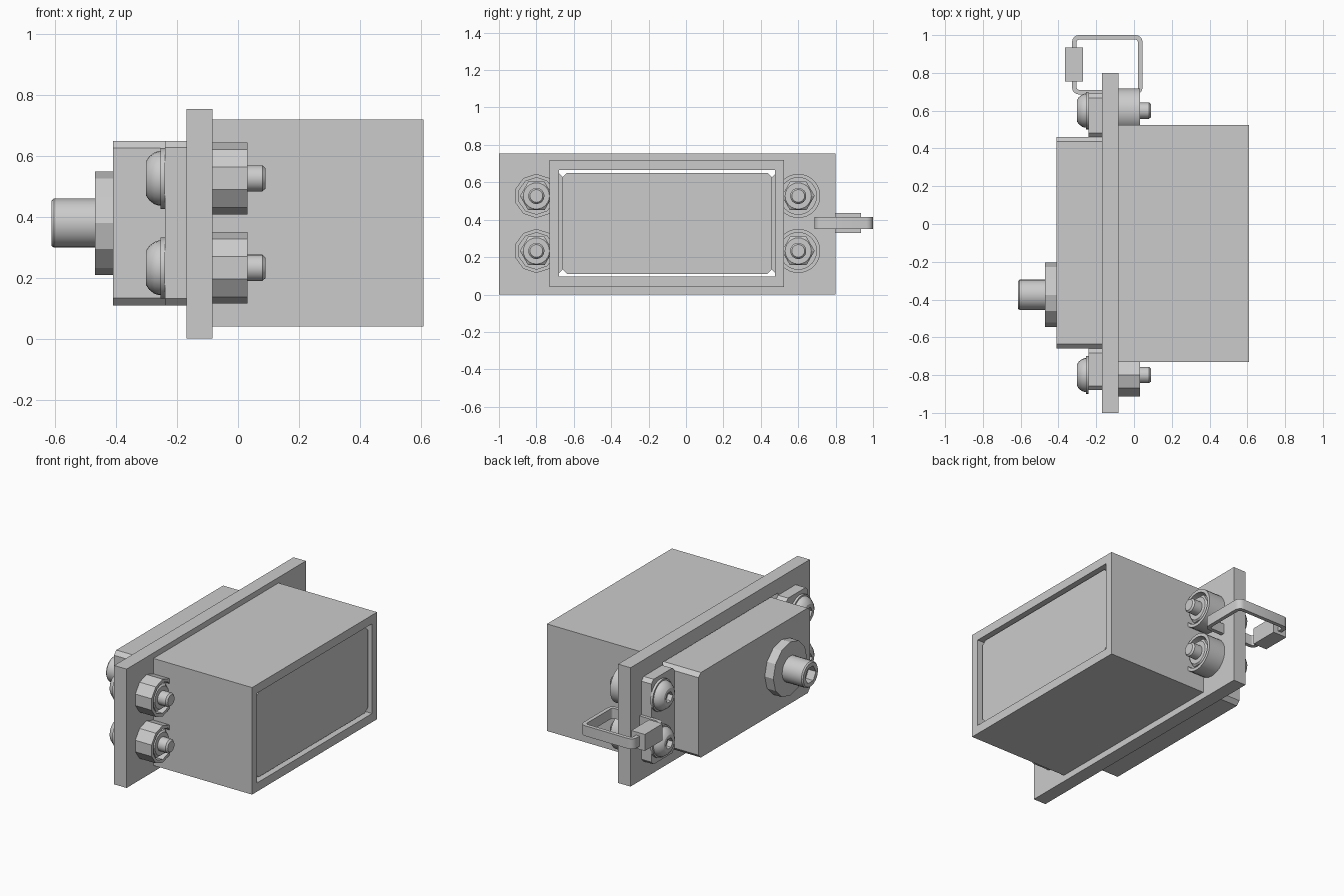
import bpy, bmesh, math

if "Cube" in bpy.data.objects:
    bpy.data.objects.remove(bpy.data.objects["Cube"])

metal = bpy.data.materials.new("grey metal")
metal.diffuse_color = (0.6, 0.6, 0.6, 1)
metal.use_nodes = True
metal.node_tree.nodes["Principled BSDF"].inputs["Base Color"].default_value = metal.diffuse_color


def finish(name, bm, smooth=False):
    bmesh.ops.recalc_face_normals(bm, faces=bm.faces[:])
    me = bpy.data.meshes.new(name)
    bm.to_mesh(me)
    bm.free()
    me.materials.append(metal)
    ob = bpy.data.objects.new(name, me)
    bpy.context.collection.objects.link(ob)
    if smooth:
        bpy.ops.object.select_all(action='DESELECT')
        ob.select_set(True)
        bpy.context.view_layer.objects.active = ob
        bpy.ops.object.shade_smooth_by_angle(angle=math.radians(28))
    return ob


def bridge(bm, a, b):
    n = len(a)
    for i in range(n):
        j = (i + 1) % n
        bm.faces.new((a[i], a[j], b[j], b[i]))


def rect(y0, y1, z0, z1, c=0):
    """Rectangle outline in y and z, with cut corners when c > 0."""
    if not c:
        return [(y0, z0), (y1, z0), (y1, z1), (y0, z1)]
    return [(y0 + c, z0), (y1 - c, z0), (y1, z0 + c), (y1, z1 - c),
            (y1 - c, z1), (y0 + c, z1), (y0, z1 - c), (y0, z0 + c)]


def prism(name, outline, x0, x1):
    bm = bmesh.new()
    a, b = [[bm.verts.new((x, y, z)) for y, z in outline] for x in (x0, x1)]
    bridge(bm, a, b)
    bm.faces.new(a)
    bm.faces.new(b)
    return finish(name, bm)


def frame(name, outer, inner, x0, x1):
    bm = bmesh.new()
    loops = [[bm.verts.new((x, y, z)) for y, z in o]
             for o, x in ((outer, x0), (outer, x1), (inner, x1), (inner, x0))]
    for i in range(4):
        bridge(bm, loops[i], loops[(i + 1) % 4])
    return finish(name, bm)


def turned(name, y, z, profile, n=24, smooth=True, phase=0.0, closed=False):
    """Turn (x, radius) rings about the x axis; a third item makes a hexagon."""
    bm = bmesh.new()
    rings = []
    for x, r, *hexa in profile:
        ring = []
        for i in range(n):
            t = 2 * math.pi * i / n + phase
            k = r
            if hexa:
                k = r * math.cos(math.pi / 6) / math.cos(t % (math.pi / 3) - math.pi / 6)
            ring.append(bm.verts.new((x, y + k * math.cos(t), z + k * math.sin(t))))
        rings.append(ring)
    for a, b in zip(rings, rings[1:]):
        bridge(bm, a, b)
    if closed:
        bridge(bm, rings[-1], rings[0])
    else:
        bm.faces.new(rings[0])
        bm.faces.new(rings[-1])
    return finish(name, bm, smooth)


# Mounting plate, hollow housing and the sliding case inside it
opening = rect(-0.68, 0.475, 0.095, 0.665)
frame("mounting_plate", rect(-1, 0.8, 0, 0.755), opening, -0.17, -0.083)
frame("housing", rect(-0.73, 0.525, 0.04, 0.72), opening, -0.083, 0.61)
prism("case", rect(-0.66, 0.46, 0.11, 0.65, 0.024), -0.41, 0.59)

# Connector with flange and hex socket
CY, CZ = -0.375, 0.38
turned("connector_flange", CY, CZ, [(-0.47, 0.17), (-0.405, 0.17)], 12, False)
turned("connector_stem", CY, CZ,
       [(-0.46, 0.081), (-0.605, 0.081), (-0.613, 0.074), (-0.613, 0.054, 1),
        (-0.56, 0.054, 1)])

# Clamp strips under the screws
prism("clamp_strip_front", rect(-0.88, -0.66, 0.11, 0.65, 0.022), -0.24, -0.17)
prism("clamp_strip_back", rect(0.46, 0.69, 0.11, 0.65, 0.022), -0.24, -0.17)

# Screws, washers, collars and nuts
for side, y in (("front", -0.8), ("back", 0.6)):
    for level, z in (("lower", 0.233), ("upper", 0.527)):
        tag = f"{side}_{level}"
        turned("washer_" + tag, y, z, [(-0.255, 0.1), (-0.24, 0.1)])
        turned("screw_" + tag, y, z,
               [(-0.27, 0.035, 1), (-0.303, 0.035, 1), (-0.303, 0.055),
                (-0.292, 0.072), (-0.275, 0.085), (-0.26, 0.09), (-0.25, 0.09),
                (-0.25, 0.043), (0.08, 0.043), (0.09, 0.034)])
        n = 10 if side == "front" else 30
        turned("collar_" + tag, y, z,
               [(-0.083, 0.118), (0.031, 0.118), (0.031, 0.098), (-0.083, 0.098)],
               n, side == "back", math.pi / 2, True)
        turned("nut_" + tag, y, z,
               [(-0.083, 0.088, 1), (0.015, 0.088, 1), (0.025, 0.07)], 24, False)

# Seal strap: closed rounded loop of flat band through the plate
def loop(x0, x1, y0, y1, r, steps=4):
    pts = []
    corners = ((x1, y0, -1, 1, -90), (x1, y1, -1, -1, 0),
               (x0, y1, 1, -1, 90), (x0, y0, 1, 1, 180))
    for cx, cy, sx, sy, start in corners:
        for i in range(steps + 1):
            t = math.radians(start + 90 * i / steps)
            pts.append((cx + sx * r + r * math.cos(t), cy + sy * r + r * math.sin(t)))
    return pts


bm = bmesh.new()
out, inn = loop(-0.328, 0.045, 0.686, 1.0, 0.036), loop(-0.304, 0.021, 0.71, 0.976, 0.014)
bands = [[bm.verts.new((x, y, z)) for x, y in pts]
         for pts, z in ((out, 0.35), (out, 0.415), (inn, 0.415), (inn, 0.35))]
for i in range(4):
    bridge(bm, bands[i], bands[(i + 1) % 4])
finish("seal_strap", bm, True)
prism("seal_block", rect(0.755, 0.935, 0.33, 0.435), -0.365, -0.27)
